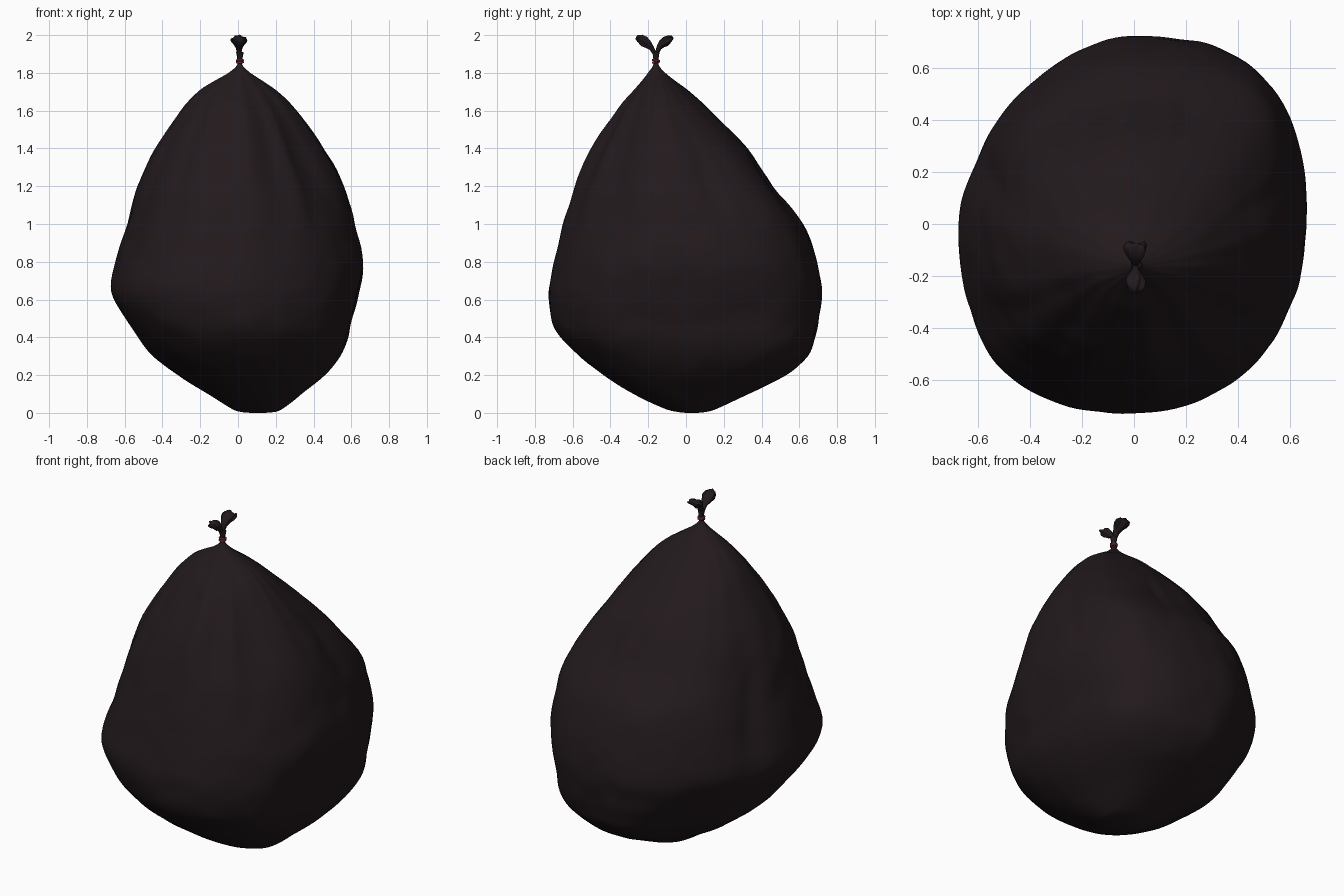
import bpy, bmesh, math
from mathutils import Vector, noise


def material(name, rgb):
    m = bpy.data.materials.new(name)
    m.diffuse_color = (*rgb, 1)
    return m


PLASTIC = material("dark_plastic", (0.016, 0.010, 0.012))
RED = material("red_tie", (0.11, 0.020, 0.020))

# Bag levels: z, left x, right x, front y, back y
LEVELS = [
    (0.00, 0.07, 0.14, 0.00, 0.06), (0.006, 0.01, 0.20, -0.05, 0.11),
    (0.025, -0.04, 0.24, -0.12, 0.17),
    (0.10, -0.16, 0.34, -0.28, 0.33), (0.20, -0.32, 0.46, -0.44, 0.53),
    (0.30, -0.45, 0.54, -0.565, 0.645), (0.40, -0.53, 0.585, -0.66, 0.685),
    (0.50, -0.60, 0.605, -0.71, 0.705), (0.64, -0.67, 0.64, -0.725, 0.72),
    (0.80, -0.645, 0.66, -0.695, 0.695), (1.00, -0.59, 0.62, -0.65, 0.62),
    (1.20, -0.535, 0.56, -0.585, 0.46), (1.40, -0.44, 0.45, -0.495, 0.325),
    (1.60, -0.305, 0.31, -0.36, 0.13), (1.70, -0.21, 0.21, -0.28, 0.02),
    (1.76, -0.12, 0.125, -0.23, -0.06), (1.80, -0.05, 0.065, -0.20, -0.11),
    (1.84, -0.006, 0.024, -0.174, -0.144), (1.875, -0.004, 0.024, -0.173, -0.145),
    (1.91, -0.010, 0.030, -0.178, -0.140)]

# Folds and bulges: angle (deg), push, width (rad), height, height spread
FOLDS = [(-68, -0.022, 0.13, 1.3, 0.38), (-84, 0.010, 0.09, 1.35, 0.4),
         (-55, 0.008, 0.07, 1.3, 0.3), (-125, -0.012, 0.10, 1.3, 0.35),
         (-42, -0.050, 0.30, 1.32, 0.30), (-150, -0.014, 0.12, 1.0, 0.35),
         (46, 0.060, 0.30, 1.15, 0.27), (162, -0.026, 0.12, 0.95, 0.30),
         (20, -0.014, 0.09, 1.2, 0.35), (70, -0.012, 0.06, 1.25, 0.2),
         (132, 0.025, 0.30, 1.2, 0.25), (135, -0.055, 0.40, 0.30, 0.22),
         (45, 0.028, 0.35, 0.42, 0.22), (-45, 0.018, 0.35, 0.55, 0.25)]

# Roundness exponents at the quadrant middles, counter-clockwise from +x+y
POWERS = [2.6, 1.75, 2.5, 2.1]


def spline(a, b, c, d, t):
    return 0.5 * (2 * b + (c - a) * t + (2 * a - 5 * b + 4 * c - d) * t * t
                  + (3 * b - a - 3 * c + d) * t ** 3)


def smooth_levels(steps):
    rows = []
    n = len(LEVELS)
    for i in range(n - 1):
        q = [LEVELS[min(max(k, 0), n - 1)] for k in (i - 1, i, i + 1, i + 2)]
        for s in range(steps):
            rows.append([spline(*v, s / steps) for v in zip(*q)])
    return rows + [list(LEVELS[-1])]


def bag_point(row, a):
    z, l, r, f, b = row
    cx, cy = (l + r) / 2, (f + b) / 2
    c, s = math.cos(a), math.sin(a)
    quad = int(a / (math.pi / 2)) % 4
    belly = max(0, 1 - abs(z - 0.65) / 1.0)
    p = 2 + (POWERS[quad] - 2) * belly
    rad = (abs(c) ** p + abs(s) ** p) ** (-1 / p)
    v = Vector((cx + c * rad * (r - l) / 2, cy + s * rad * (b - f) / 2, z))
    size = min(1, (r - l) / 0.7)
    push = 0
    for deg, depth, width, h, spread in FOLDS:
        d = (a - math.radians(deg) + math.pi) % (2 * math.pi) - math.pi
        push += depth * math.exp(-(d / width) ** 2 - ((z - h) / spread) ** 2)
    push += 0.007 * noise.noise(v * 3.2) + 0.007 * noise.noise(v * 8)
    # fine gathers running down from the neck
    push += 0.004 * math.sin(17 * a + 2 * math.sin(3 * a)) * max(0, z - 1.0)
    push *= size ** 1.2
    return v + Vector((c, s, 0)) * push


def loft(name, rings, mat):
    bm = bmesh.new()
    loops = [[bm.verts.new(p) for p in ring] for ring in rings]
    n = len(loops[0])
    for lo, hi in zip(loops, loops[1:]):
        for i in range(n):
            j = (i + 1) % n
            bm.faces.new((lo[i], lo[j], hi[j], hi[i]))
    bm.faces.new(loops[0][::-1])
    bm.faces.new(loops[-1])
    bmesh.ops.recalc_face_normals(bm, faces=bm.faces)
    me = bpy.data.meshes.new(name)
    bm.to_mesh(me)
    bm.free()
    me.shade_smooth()
    me.materials.append(mat)
    ob = bpy.data.objects.new(name, me)
    bpy.context.collection.objects.link(ob)
    return ob


# Filled bag body with gathered neck
N = 144
loft("bag_body", [[bag_point(row, 2 * math.pi * i / N) for i in range(N)]
                  for row in smooth_levels(5)], PLASTIC)


# Two loose ears of plastic above the tie: y, z, half width in x, half thickness
def ear(name, path, seed):
    rings = []
    for k, (y, z, w, t) in enumerate(path):
        y0, z0 = path[max(k - 1, 0)][:2]
        y1, z1 = path[min(k + 1, len(path) - 1)][:2]
        across = Vector((0, -(z1 - z0), y1 - y0)).normalized()
        along = Vector((0, y1 - y0, z1 - z0)).normalized()
        ring = []
        for i in range(30):
            a = 2 * math.pi * i / 30
            amount = k / len(path)
            crumple = 1 + 0.26 * math.sin(5 * a + seed + k * 0.3) * amount
            ring.append(Vector((0.006 + w * math.cos(a) * crumple, y, z))
                        + across * (t * math.sin(a) * crumple)
                        + along * (0.008 * math.sin(3 * a + seed) * amount))
        rings.append(ring)
    loft(name, rings, PLASTIC)


ear("front_ear", [(-0.160, 1.88, 0.011, 0.010), (-0.168, 1.905, 0.012, 0.010),
                  (-0.181, 1.93, 0.016, 0.013), (-0.200, 1.950, 0.027, 0.020),
                  (-0.222, 1.966, 0.036, 0.026), (-0.243, 1.979, 0.031, 0.022),
                  (-0.258, 1.987, 0.016, 0.010)], 1.0)
ear("back_ear", [(-0.158, 1.88, 0.011, 0.010), (-0.152, 1.91, 0.012, 0.011),
                 (-0.143, 1.935, 0.018, 0.014), (-0.128, 1.955, 0.028, 0.021),
                 (-0.108, 1.968, 0.038, 0.024), (-0.088, 1.979, 0.041, 0.018),
                 (-0.074, 1.986, 0.033, 0.010)], 2.6)

# Red tie wound around the neck
for k, tilt in enumerate((0.15, -0.15)):
    bpy.ops.mesh.primitive_torus_add(location=(0.01, -0.159, 1.857 + 0.009 * k),
                                     rotation=(tilt, 0, 0), major_radius=0.016,
                                     minor_radius=0.006, major_segments=24, minor_segments=8)
    tie = bpy.context.object
    tie.name = f"tie_{k + 1}"
    tie.data.materials.append(RED)
    bpy.ops.object.shade_smooth()
